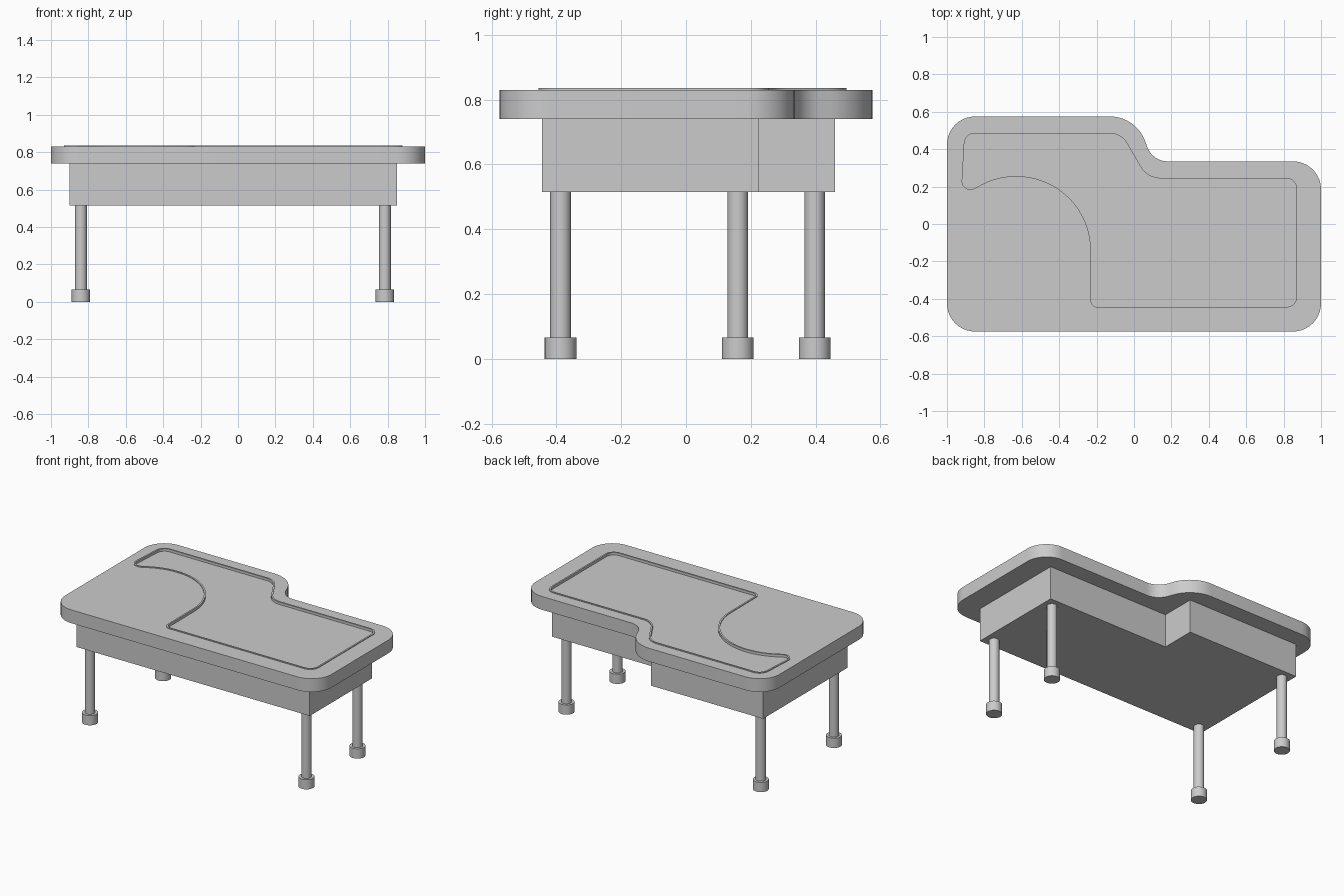
import bpy, bmesh, math
from mathutils import Vector

if "Cube" in bpy.data.objects:
    bpy.data.objects.remove(bpy.data.objects["Cube"])


def outline(corners, steps=10):
    """Polygon points from (x, y, fillet radius) corners."""
    pts, n = [], len(corners)
    for i, (x, y, r) in enumerate(corners):
        p = Vector((x, y))
        if r == 0:
            pts.append(p)
            continue
        a = (Vector(corners[i - 1][:2]) - p).normalized()
        b = (Vector(corners[(i + 1) % n][:2]) - p).normalized()
        half = a.angle(b) / 2
        c = p + (a + b).normalized() * (r / math.sin(half))
        start = p + a * (r / math.tan(half)) - c
        end = p + b * (r / math.tan(half)) - c
        a0 = math.atan2(start.y, start.x)
        turn = math.atan2(start.x * end.y - start.y * end.x, start.dot(end))
        for k in range(steps + 1):
            t = a0 + turn * k / steps
            pts.append(c + Vector((math.cos(t), math.sin(t))) * r)
    return pts


def offset(pts, d):
    """Shift a counter-clockwise outline outwards by d."""
    out, n = [], len(pts)
    for i, p in enumerate(pts):
        e1 = (p - pts[i - 1]).normalized()
        e2 = (pts[(i + 1) % n] - p).normalized()
        n1, n2 = Vector((e1.y, -e1.x)), Vector((e2.y, -e2.x))
        out.append(p + (n1 + n2) * (d / (1 + n1.dot(n2))))
    return out


def finish(name, bm):
    bmesh.ops.recalc_face_normals(bm, faces=bm.faces)
    me = bpy.data.meshes.new(name)
    bm.to_mesh(me)
    bm.free()
    ob = bpy.data.objects.new(name, me)
    bpy.context.collection.objects.link(ob)
    return ob


def prism(name, pts, z0, z1):
    bm = bmesh.new()
    lo = [bm.verts.new((p[0], p[1], z0)) for p in pts]
    hi = [bm.verts.new((p[0], p[1], z1)) for p in pts]
    bm.faces.new(lo)
    bm.faces.new(hi)
    for i in range(len(pts)):
        bm.faces.new((lo[i - 1], lo[i], hi[i], hi[i - 1]))
    return finish(name, bm)


def ring(name, outer, inner, z0, z1):
    bm = bmesh.new()
    loops = [[bm.verts.new((p.x, p.y, z)) for p in pts]
             for pts, z in ((outer, z0), (outer, z1), (inner, z1), (inner, z0))]
    for j in range(4):
        a, b = loops[j - 1], loops[j]
        for i in range(len(a)):
            bm.faces.new((a[i - 1], a[i], b[i], b[i - 1]))
    return finish(name, bm)


def smooth(ob):
    bpy.ops.object.select_all(action='DESELECT')
    ob.select_set(True)
    bpy.context.view_layer.objects.active = ob
    bpy.ops.object.shade_smooth_by_angle(angle=math.radians(30))


def cylinder(name, x, y, r, z0, z1):
    bpy.ops.mesh.primitive_cylinder_add(vertices=32, radius=r, depth=z1 - z0,
                                        location=(x, y, (z0 + z1) / 2))
    ob = bpy.context.object
    ob.name = name
    smooth(ob)


# table top with an S-curved step at the back
top = prism("table_top", outline([
    (-1, -.575, .15), (1, -.575, .15), (1, .335, .15),
    (.10, .335, .115), (.01, .575, .2), (-1, .575, .15)]), .74, .83)

# inlay outline: rounded panel with a large circular bite at the front left
bite = [(-.63 + .393 * math.cos(math.radians(a)),
         -.14 + .39 * math.sin(math.radians(a)), 0) for a in range(118, -1, -4)]
inlay = outline([(-.93, .142, .05)] + bite + [
    (-.235, -.45, .04), (.875, -.45, .06), (.875, .25, .06),
    (.075, .25, .12), (-.065, .49, .11), (-.91, .49, .06)])

# shallow recess inside the inlay outline
cutter = prism("recess_cutter", inlay, .818, .9)
cutter.hide_render = True
mod = top.modifiers.new("recess", 'BOOLEAN')
mod.operation, mod.solver, mod.object = 'DIFFERENCE', 'EXACT', cutter
bpy.context.view_layer.objects.active = top
bpy.ops.object.modifier_apply(modifier="recess")
bpy.data.objects.remove(cutter)
smooth(top)

# thin raised rim around the recess
smooth(ring("inlay_rim", offset(inlay, .005), offset(inlay, -.006), .81, .835))

# stepped body below the top
prism("body", [(-.9, -.445), (.85, -.445), (.85, .225), (-.06, .225),
               (-.06, .46), (-.9, .46)], .515, .745)

# legs and feet
for name, x, y in (("front_left", -.84, -.387), ("front_right", .785, -.387),
                   ("back_right", .785, .16), ("back_left", -.84, .397)):
    cylinder(name + "_leg", x, y, .032, .05, .53)
    cylinder(name + "_foot", x, y, .049, 0, .066)
